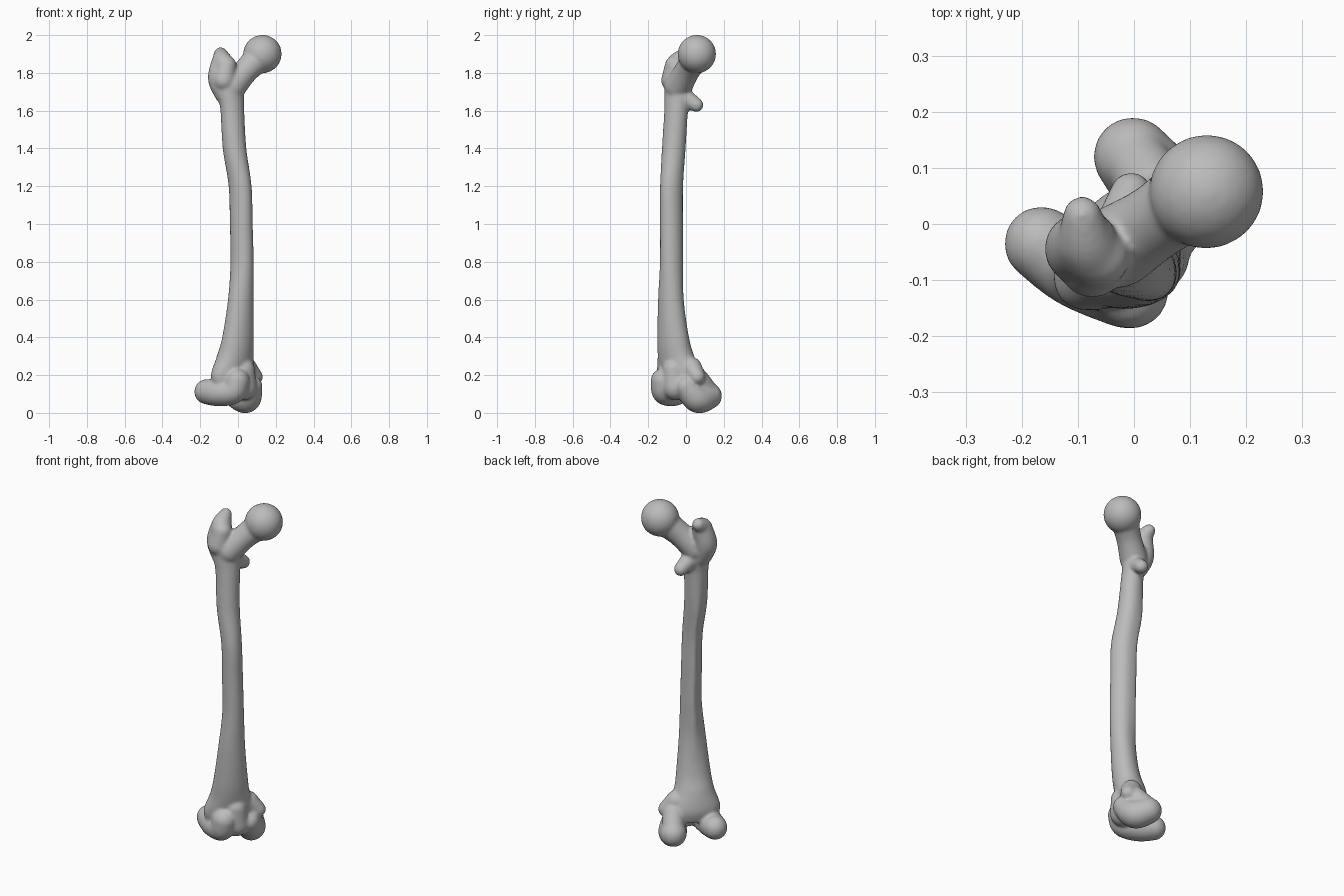
import bpy
import bmesh
import math
from mathutils import Vector, Matrix

cube = bpy.data.objects.get("Cube")
if cube:
    bpy.data.objects.remove(cube, do_unlink=True)

# Bone colour
bone = bpy.data.materials.new("bone_grey")
bone.use_nodes = True
bone.diffuse_color = (0.5, 0.5, 0.5, 1)
bone.node_tree.nodes["Principled BSDF"].inputs["Base Color"].default_value = (0.5, 0.5, 0.5, 1)

# The knee end is turned: "across" runs between the condyles, "forward" to the kneecap
across = Vector((1, 1, 0)).normalized()
forward = Vector((1, -1, 0)).normalized()
bm = bmesh.new()


def blend(rows, steps):
    """Smooth curve through rows of numbers."""
    out = []
    for i in range(len(rows) - 1):
        p = [Vector(rows[min(max(i + k, 0), len(rows) - 1)]) for k in (-1, 0, 1, 2)]
        for s in range(steps):
            t = s / steps
            out.append(p[1] + (p[2] - p[0]) * t / 2
                       + (2 * p[0] - 5 * p[1] + 4 * p[2] - p[3]) * t * t / 2
                       + (3 * p[1] - p[0] - 3 * p[2] + p[3]) * t ** 3 / 2)
    return out + [Vector(rows[-1])]


def mass(*balls):
    """Rounded mass swept through balls of (x, y, z, radius)."""
    for b in blend(balls, 8):
        bmesh.ops.create_icosphere(bm, subdivisions=3, radius=b[3],
                                   matrix=Matrix.Translation(b.to_3d()))


def shaft(sections, sides=40):
    """Loft of ellipses (z, x, y, half width, half depth) with a ridge down the back."""
    rings = []
    for z, x, y, w, d in blend(sections, 6):
        ridge = 0.014 * max(0, min(1, (z - 0.45) * 4, (1.6 - z) * 4))
        ring = []
        for k in range(sides):
            a = math.tau * k / sides
            back = max(0, -math.sin(a)) ** 12
            p = across * w * math.cos(a) + forward * (d * math.sin(a) - ridge * back)
            ring.append(bm.verts.new(p + Vector((x, y, z))))
        rings.append(ring)
    for lo, hi in zip(rings, rings[1:]):
        for k in range(sides):
            n = (k + 1) % sides
            bm.faces.new((lo[k], lo[n], hi[n], hi[k]))
    bm.faces.new(rings[0][::-1])
    bm.faces.new(rings[-1])


# Shaft, flaring at both ends
shaft([(0.13, -0.02, -0.035, 0.13, 0.075),
       (0.2, -0.025, -0.035, 0.145, 0.085),
       (0.3, -0.015, -0.053, 0.108, 0.085),
       (0.4, 0.0, -0.068, 0.092, 0.075),
       (0.6, 0.015, -0.08, 0.072, 0.064),
       (0.8, 0.022, -0.077, 0.058, 0.064),
       (1.0, 0.018, -0.077, 0.056, 0.064),
       (1.2, 0.012, -0.077, 0.055, 0.065),
       (1.4, -0.018, -0.065, 0.062, 0.063),
       (1.6, -0.03, -0.052, 0.066, 0.06),
       (1.68, -0.038, -0.045, 0.075, 0.063),
       (1.78, -0.05, -0.045, 0.075, 0.065)])

# Ball head and neck
mass((0.13, 0.058, 1.9, 0.102), (0.128, 0.057, 1.899, 0.102))
mass((0.1, 0.045, 1.87, 0.075), (0.04, 0.005, 1.81, 0.068), (-0.03, -0.04, 1.73, 0.075))

# Large outer knob: hooked crest and swollen side
mass((-0.092, 0.015, 1.902, 0.035), (-0.085, -0.03, 1.87, 0.05), (-0.07, -0.055, 1.84, 0.055))
mass((-0.085, -0.03, 1.86, 0.055), (-0.098, -0.045, 1.77, 0.062), (-0.07, -0.05, 1.69, 0.055))
mass((-0.06, -0.06, 1.84, 0.052), (-0.075, -0.072, 1.76, 0.06))

# Small inner knob
mass((-0.005, 0.055, 1.63, 0.038), (-0.02, 0.0, 1.665, 0.048))

# Outer condyle
mass((-0.165, -0.035, 0.112, 0.067), (-0.1, -0.078, 0.107, 0.073),
     (-0.025, -0.115, 0.115, 0.068), (-0.005, -0.12, 0.17, 0.067))

# Inner condyle with its side bump
mass((-0.002, 0.12, 0.09, 0.071), (0.045, 0.06, 0.077, 0.077), (0.072, 0.0, 0.14, 0.058))
mass((0.09, 0.06, 0.19, 0.042), (0.045, 0.03, 0.24, 0.055))
mass((-0.002, 0.12, 0.1, 0.06), (0.04, 0.06, 0.18, 0.06))

# Kneecap groove
mass((0.03, -0.055, 0.135, 0.07), (0.03, -0.065, 0.23, 0.06))

mesh = bpy.data.meshes.new("thigh_bone")
bmesh.ops.recalc_face_normals(bm, faces=bm.faces)
bm.to_mesh(mesh)
bm.free()
obj = bpy.data.objects.new("thigh_bone", mesh)
bpy.context.scene.collection.objects.link(obj)
mesh.materials.append(bone)

# Fuse the masses into one skin and soften the joins
fuse = obj.modifiers.new("fuse", 'REMESH')
fuse.mode = 'VOXEL'
fuse.voxel_size = 0.008
fuse.use_smooth_shade = True
soften = obj.modifiers.new("soften", 'SMOOTH')
soften.factor = 0.5
soften.iterations = 10
